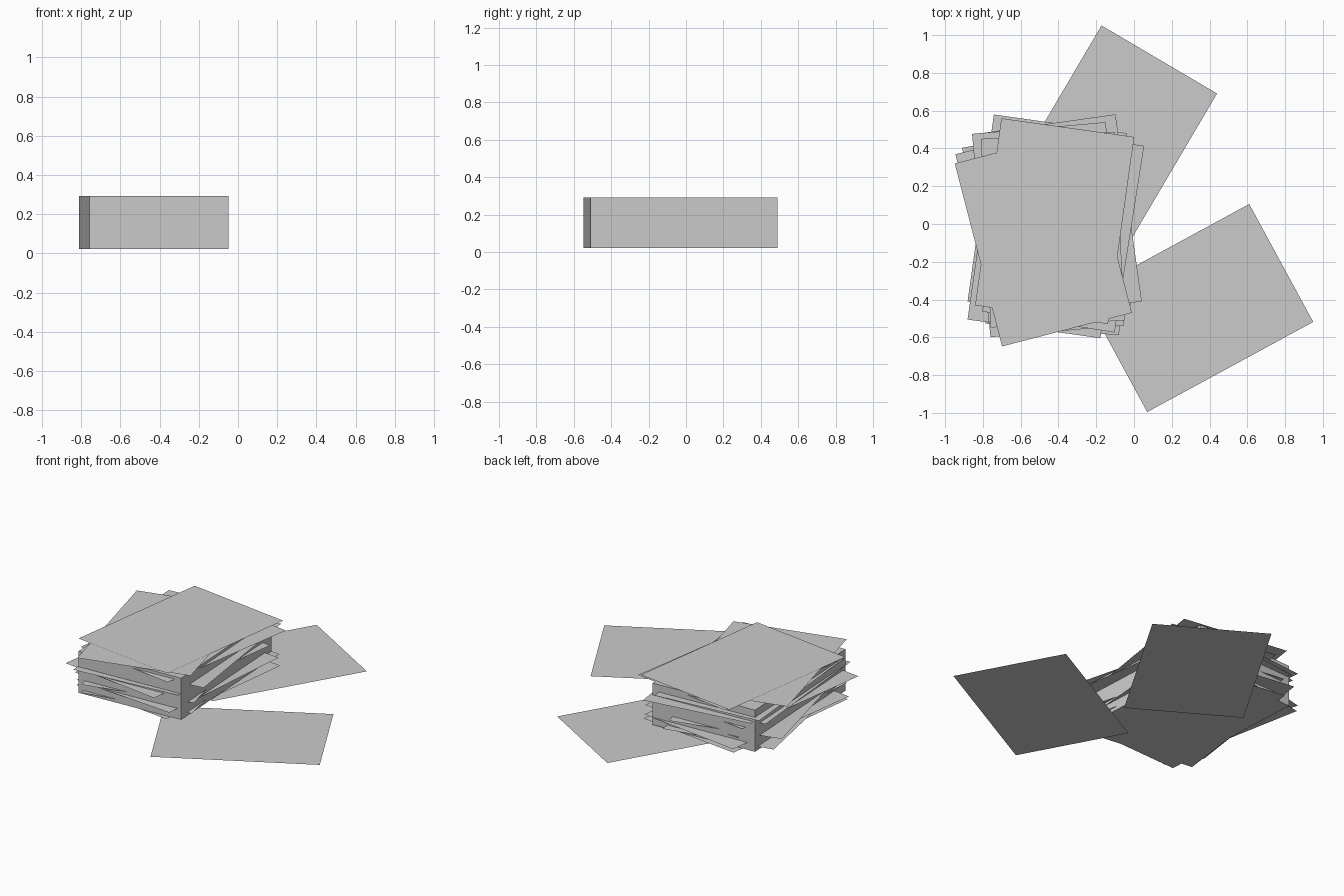
import bpy, math

if "Cube" in bpy.data.objects:
    bpy.data.objects.remove(bpy.data.objects["Cube"])

W, L = 0.71, 1.0  # sheet proportions

paper = bpy.data.materials.new("paper_grey")
paper.diffuse_color = (0.6, 0.6, 0.6, 1)
paper.use_nodes = True
paper.node_tree.nodes["Principled BSDF"].inputs["Base Color"].default_value = paper.diffuse_color


def add_object(name, verts, faces, x, y, z, angle):
    mesh = bpy.data.meshes.new(name)
    mesh.from_pydata(verts, [], faces)
    mesh.materials.append(paper)
    ob = bpy.data.objects.new(name, mesh)
    ob.location = (x, y, z)
    ob.rotation_euler.z = math.radians(angle)
    bpy.context.collection.objects.link(ob)
    return ob


def sheet(name, x, y, z, angle):
    a, b = W / 2, L / 2
    add_object(name, [(-a, -b, 0), (a, -b, 0), (a, b, 0), (-a, b, 0)],
               [(0, 1, 2, 3)], x, y, z, angle)


# solid block of neatly stacked paper
a, b, h = W / 2, L / 2, 0.27
add_object("paper_block",
           [(-a, -b, 0), (a, -b, 0), (a, b, 0), (-a, b, 0),
            (-a, -b, h), (a, -b, h), (a, b, h), (-a, b, h)],
           [(3, 2, 1, 0), (4, 5, 6, 7), (0, 1, 5, 4),
            (1, 2, 6, 5), (2, 3, 7, 6), (3, 0, 4, 7)],
           -0.43, -0.03, 0.022, 3)

# stray sheets sticking out of the stack: x, y, z, rotation
strays = [
    (-0.42, 0.015, 0.307, -8),
    (-0.48, -0.075, 0.302, 14.5),
    (-0.375, -0.025, 0.275, -9),
    (-0.46, 0.01, 0.245, 5),
    (-0.38, 0.036, 0.215, 8),
    (-0.45, -0.07, 0.19, 5),
    (-0.46, -0.06, 0.165, -8),
    (-0.48, -0.03, 0.11, 14),
    (-0.39, -0.06, 0.09, -5),
    (-0.46, 0.035, 0.07, -8),
    (-0.466, -0.02, 0.045, 11),
    (-0.42, -0.01, 0.02, -7),
]
for i, s in enumerate(strays):
    sheet(f"stray_sheet_{i + 1}", *s)

# two loose sheets lying on the ground
sheet("loose_sheet_back", -0.12, 0.44, 0.008, 59.5 - 90)
sheet("loose_sheet_front", 0.34, -0.445, 0.0, 28.5 - 90)
